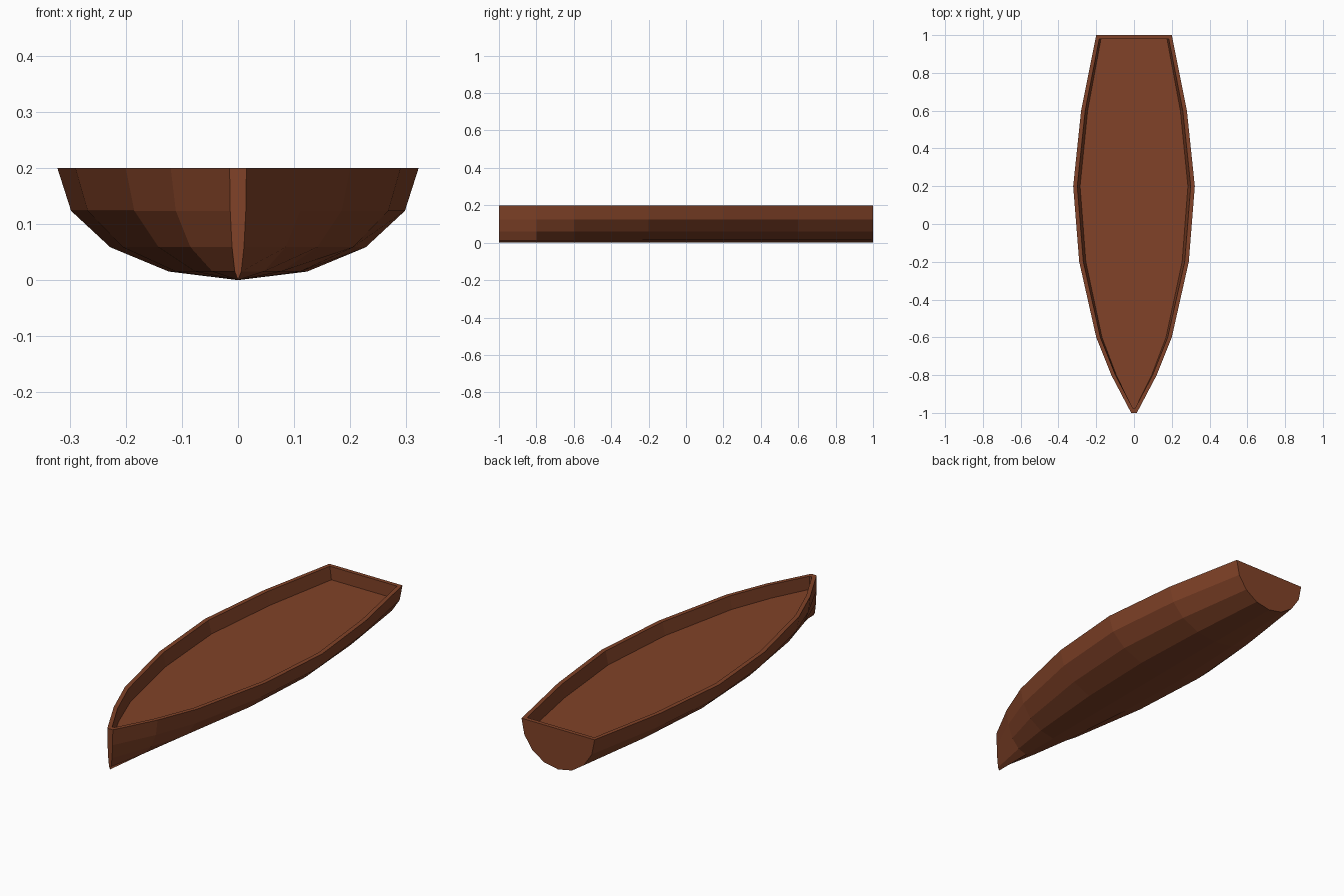
import bpy, bmesh, math

if "Cube" in bpy.data.objects:
    bpy.data.objects.remove(bpy.data.objects["Cube"])

# Hull stations: (y, half width at the rim)
STATIONS = [(-1, .015), (-.8, .12), (-.6, .2), (-.2, .29), (.2, .322), (.6, .28), (1, .2)]
HEIGHT, FLOOR_Z, WALL, SEGMENTS = .2, .135, .02, 8

wood = bpy.data.materials.new("brown_wood")
wood.diffuse_color = (.22, .055, .021, 1)
wood.use_nodes = True
wood.node_tree.nodes["Principled BSDF"].inputs["Base Color"].default_value = wood.diffuse_color

bm = bmesh.new()


def bridge(a, b, closed=False):
    n = len(a)
    for i in range(n if closed else n - 1):
        j = (i + 1) % n
        bm.faces.new((a[i], a[j], b[j], b[i]))


def outline(points):
    """Closed loop: port side bow to stern, then starboard back to the bow."""
    return ([bm.verts.new((-x, y, z)) for x, y, z in points] +
            [bm.verts.new((x, y, z)) for x, y, z in reversed(points)])


# Outer shell: half-ellipse ribs of constant depth
ribs = []
for y, w in STATIONS:
    rib = []
    for i in range(SEGMENTS + 1):
        a = math.pi * i / SEGMENTS
        rib.append(bm.verts.new((-w * math.cos(a), y, HEIGHT * (1 - math.sin(a)))))
    ribs.append(rib)
for a, b in zip(ribs, ribs[1:]):
    bridge(a, b)

# Flat stem and transom
bm.faces.new(ribs[0])
bm.faces.new(ribs[-1])

# Rim, inner wall and flat floor
inner = [(w - WALL * 1.08, y) for y, w in STATIONS]
inner[0] = (.006, -.975)
inner[-1] = (.184, .98)
rim_out = [r[0] for r in ribs] + [r[-1] for r in reversed(ribs)]
rim_in = outline([(x, y, HEIGHT) for x, y in inner])
floor = outline([(x * .95, y, FLOOR_Z) for x, y in inner])
bridge(rim_out, rim_in, True)
bridge(rim_in, floor, True)
bm.faces.new(floor)

bmesh.ops.recalc_face_normals(bm, faces=bm.faces)
mesh = bpy.data.meshes.new("boat_hull")
bm.to_mesh(mesh)
bm.free()
mesh.materials.append(wood)
hull = bpy.data.objects.new("boat_hull", mesh)
bpy.context.collection.objects.link(hull)
